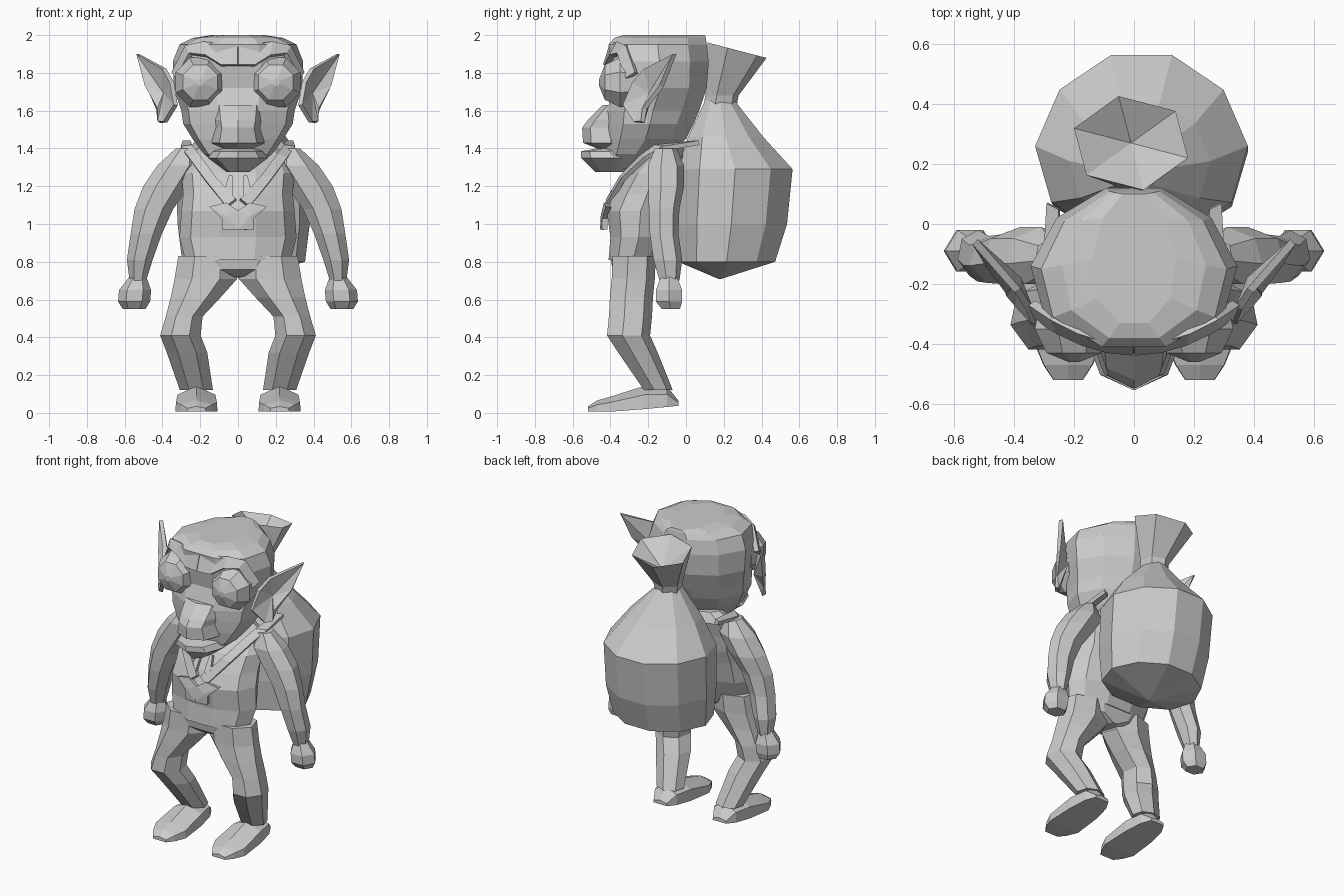
import bpy, bmesh, math
from mathutils import Vector

old = bpy.data.objects.get("Cube")
if old:
    bpy.data.objects.remove(old, do_unlink=True)

grey = bpy.data.materials.new("plain grey")
grey.use_nodes = True
grey.diffuse_color = (0.6, 0.6, 0.6, 1)
grey.node_tree.nodes["Principled BSDF"].inputs["Base Color"].default_value = (0.6, 0.6, 0.6, 1)


def finish(name, bm, thick=0.0):
    bmesh.ops.recalc_face_normals(bm, faces=bm.faces)
    mesh = bpy.data.meshes.new(name)
    bm.to_mesh(mesh)
    bm.free()
    mesh.materials.append(grey)
    ob = bpy.data.objects.new(name, mesh)
    bpy.context.collection.objects.link(ob)
    if thick:
        mod = ob.modifiers.new("thickness", "SOLIDIFY")
        mod.thickness = thick
        mod.offset = 0
    return ob


def loft(name, rings, n=8, phase=0.5, side=1, along_y=False, egg=0.0):
    """Closed skin through rings given as centre x, y, z and two radii; egg widens the front or base."""
    bm = bmesh.new()
    loops = []
    for x, y, z, ra, rb in rings:
        loop = []
        for i in range(n):
            a = 2 * math.pi * (i + phase) / n - math.pi / 2
            u, v = ra * math.cos(a) * (1 - egg * math.sin(a)), rb * math.sin(a)
            p = (x + u, y, z + v) if along_y else (x + u, y + v, z)
            loop.append(bm.verts.new((side * p[0], p[1], p[2])))
        loops.append(loop)
    for a, b in zip(loops, loops[1:]):
        for i in range(n):
            j = (i + 1) % n
            bm.faces.new((a[i], a[j], b[j], b[i]))
    bm.faces.new(loops[0])
    bm.faces.new(loops[-1])
    return finish(name, bm)


def stack(name, levels, n=10, phase=0.5, egg=0.0):
    """Loft centred on x = 0 from levels of height, half width, front y and back y."""
    return loft(name, [(0, (f + b) / 2, z, w, (b - f) / 2 / math.cos(2 * math.pi * phase / n))
                       for z, w, f, b in levels], n, phase, egg=egg)


def ribbon(name, low, high, thick, side=1):
    """Strip between two point rows."""
    bm = bmesh.new()
    rows = [[bm.verts.new((side * x, y, z)) for x, y, z in row] for row in (low, high)]
    for i in range(len(low) - 1):
        bm.faces.new((rows[0][i], rows[0][i + 1], rows[1][i + 1], rows[1][i]))
    return finish(name, bm, thick)


def cupped(name, outline, hollow, thick, side=1):
    """Thin shell fanned from an outline to a shifted centre."""
    bm = bmesh.new()
    pts = [Vector((side * x, y, z)) for x, y, z in outline]
    mid = sum(pts, Vector()) / len(pts) + Vector((side * hollow[0], hollow[1], hollow[2]))
    verts = [bm.verts.new(p) for p in pts]
    centre = bm.verts.new(mid)
    for i, v in enumerate(verts):
        bm.faces.new((v, verts[(i + 1) % len(verts)], centre))
    return finish(name, bm, thick)


# Head and pointed muzzle
stack("head", [(1.29, .08, -.42, -.2), (1.37, .18, -.43, -.1), (1.45, .24, -.43, 0),
               (1.53, .29, -.42, .04), (1.6, .3, -.42, .07), (1.72, .34, -.38, .11),
               (1.86, .345, -.4, .12), (1.95, .31, -.41, .11), (1.985, .24, -.38, .105),
               (2.0, .14, -.33, .1)], 10, egg=.13)
stack("muzzle", [(1.275, .06, -.48, -.25), (1.35, .16, -.555, -.2), (1.385, .13, -.555, -.25),
                 (1.4, .1, -.47, -.25), (1.43, .14, -.545, -.25), (1.51, .12, -.55, -.25),
                 (1.55, .13, -.52, -.25), (1.63, .14, -.44, -.25)], 8, 0)

# Torso, hips and neck
stack("hips", [(.72, .04, -.34, -.18), (.76, .24, -.39, -.17), (.83, .3, -.4, -.15)], 8)
stack("shirt", [(.81, .28, -.41, -.15), (.93, .31, -.4, -.1), (1.07, .3, -.42, -.06),
                (1.16, .29, -.38, -.03), (1.27, .3, -.31, -.02), (1.36, .27, -.21, 0),
                (1.42, .18, -.18, -.02)])
stack("neck", [(1.34, .13, -.25, -.05), (1.46, .14, -.28, -.05)], 8)

# Sack with a flared, tied mouth
loft("sack", [(.03, .18, .71, .01, .01), (.03, .215, .8, .325, .27), (.03, .24, 1.0, .35, .31),
              (.025, .26, 1.29, .355, .32), (.02, .21, 1.46, .235, .21), (0, .18, 1.65, .07, .085)],
     10, egg=.08)
mouth = loft("sack_mouth", [(0, .18, 1.62, .08, .09), (0, .19, 1.68, .09, .09),
                            (-.01, .27, 1.92, .2, .16)], 6, 0.2)
bm = bmesh.new()
bm.from_mesh(mouth.data)
rim = max(bm.faces, key=lambda f: f.calc_center_median().z)
for v in rim.verts:
    v.co.z += (.27 - v.co.y) * .26
pit = bmesh.ops.poke(bm, faces=[rim])["verts"][0]
pit.co.z -= .12
bm.to_mesh(mouth.data)
bm.free()

for side, word in ((1, "left"), (-1, "right")):
    # Bulging eyes, with the pole facing forwards
    loft(word + "_eye", [(.2, y, 1.75, r, r) for y, r in
                         ((-.25, .12), (-.35, .142), (-.43, .1), (-.46, .02))],
         8, 0.5, side, True)

    # Heavy brow overhanging the eyes and sloping back into the crown
    bend = lambda row, y: [(x, y + 1.1 * x * x, z) for x, z in row]
    ribbon(word + "_brow", bend([(0, 1.84), (.09, 1.84), (.17, 1.89), (.25, 1.9), (.32, 1.77)], -.425),
           bend([(0, 1.95), (.1, 1.95), (.18, 1.96), (.27, 1.94), (.34, 1.8)], -.39), .03, side)

    # Pointed ear with a hollow
    cupped(word + "_ear", [(.53, -.06, 1.9), (.39, -.22, 1.82), (.35, -.28, 1.75), (.33, -.33, 1.63),
                           (.385, -.27, 1.54), (.42, -.23, 1.54), (.43, -.22, 1.61),
                           (.49, -.13, 1.73)], (-.03, .03, 0), .025, side)

    # Arm and fist
    loft(word + "_arm", [(.28, -.11, 1.4, .05, .06), (.31, -.11, 1.31, .12, .1),
                         (.38, -.11, 1.2, .125, .1), (.445, -.12, 1.08, .105, .085),
                         (.485, -.12, .95, .085, .08), (.52, -.1, .81, .07, .08),
                         (.53, -.09, .7, .045, .055)], 7, 0.5, side)
    loft(word + "_fist", [(.53, -.09, .72, .045, .05), (.545, -.09, .65, .085, .08),
                          (.55, -.09, .59, .085, .08), (.55, -.08, .55, .06, .055)], 6, 0.5, side)

    # Leg with a bent knee
    loft(word + "_leg", [(.16, -.28, .83, .16, .12), (.17, -.285, .71, .17, .12),
                         (.225, -.295, .61, .135, .12), (.285, -.3, .51, .1, .12),
                         (.305, -.31, .41, .11, .12), (.27, -.26, .32, .11, .11),
                         (.22, -.15, .12, .09, .08)], 7, 0.5, side)

    # Long foot with a flat sole and a ridged top
    loft(word + "_foot", [(.22, -.52, .02, .06, .014), (.22, -.47, .033, .1, .033),
                          (.22, -.4, .042, .135, .044), (.22, -.22, .075, .125, .068),
                          (.22, -.1, .08, .1, .06), (.22, -.04, .05, .06, .015)],
         5, 0.5, side, True, 0.5)

    # Shoulder strap running into the open collar
    ribbon(word + "_strap", [(.29, .07, 1.43), (.3, -.12, 1.4), (.26, -.21, 1.35), (.18, -.33, 1.24), (.06, -.42, 1.09)],
           [(.25, .05, 1.43), (.24, -.16, 1.41), (.2, -.23, 1.36), (.12, -.34, 1.25), (.01, -.41, 1.13)],
           .025, side)

    # Collar flap and short chest tab
    cupped(word + "_collar_flap", [(0, -.44, .97), (.08, -.43, .97), (.08, -.43, 1.03),
                                   (.15, -.41, 1.09), (.06, -.42, 1.11), (0, -.43, 1.07)],
           (0, -.01, 0), .03, side)
    ribbon(word + "_chest_tab", [(.03, -.4, 1.14), (.07, -.38, 1.17)],
           [(.03, -.33, 1.25), (.05, -.33, 1.25)], .03, side)
